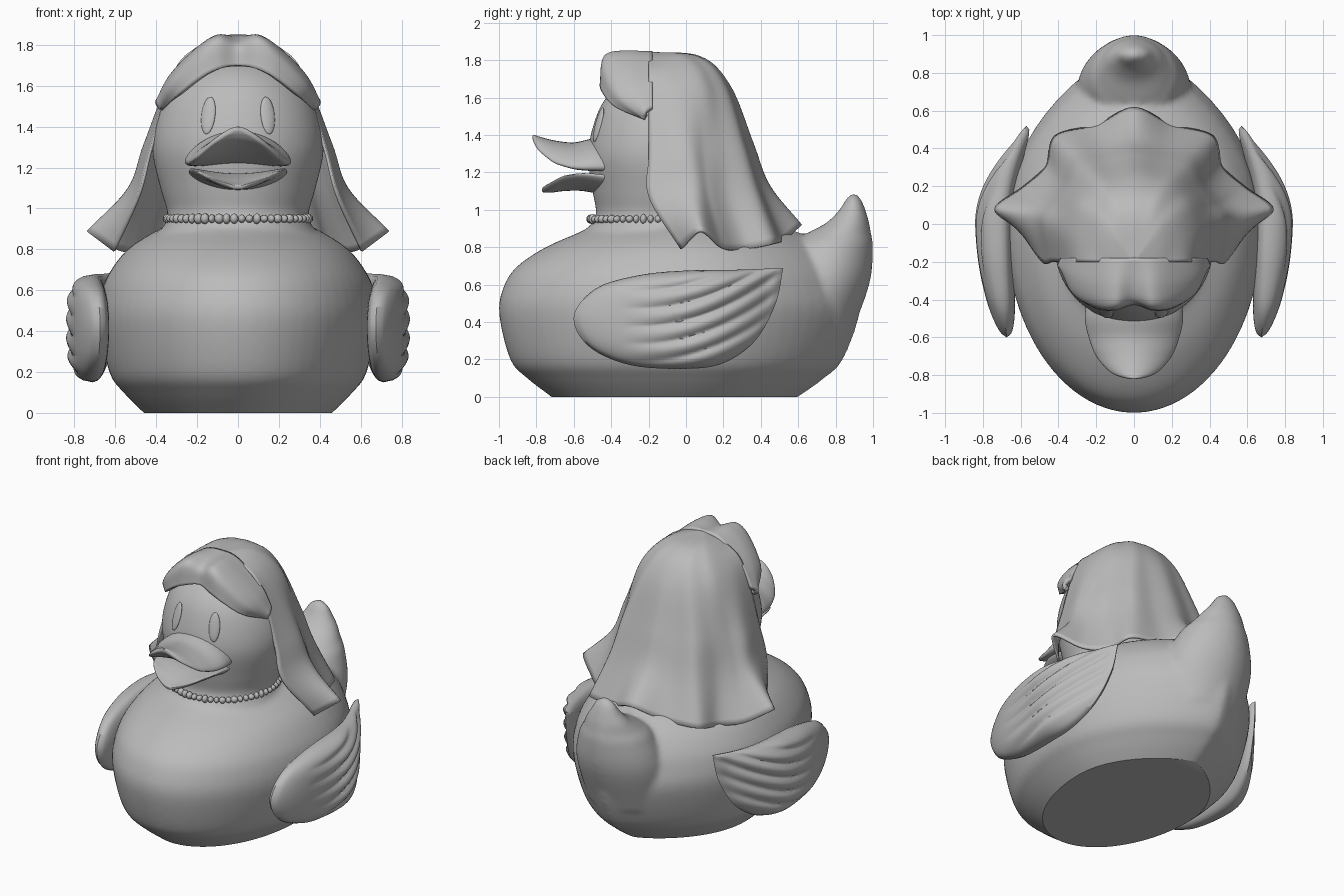
import bpy, bmesh, math, random
from mathutils import Matrix, Vector

cube = bpy.data.objects.get("Cube")
if cube:
    bpy.data.objects.remove(cube)
random.seed(4)

grey = bpy.data.materials.new("plain_grey")
grey.use_nodes = True
COLOUR = (0.5, 0.5, 0.5, 1)
grey.diffuse_color = COLOUR
grey.node_tree.nodes["Principled BSDF"].inputs["Base Color"].default_value = COLOUR


def spline(rows, steps):
    """Smooth curve through rows of numbers."""
    rows = [Vector(r) for r in rows]
    ends = [2 * rows[0] - rows[1]] + rows + [2 * rows[-1] - rows[-2]]
    out = []
    for a, b, c, d in zip(ends, ends[1:], ends[2:], ends[3:]):
        for i in range(steps):
            t = i / steps
            out.append(b + (c - a) * (t / 2) + (2 * a - 5 * b + 4 * c - d) * (t * t / 2)
                       + (3 * b - a - 3 * c + d) * (t ** 3 / 2))
    return out + [rows[-1]]


def skin(bm, rings, closed=True, caps=True):
    """Join rings of points with quads."""
    vs = [[bm.verts.new(p) for p in r] for r in rings]
    n = len(vs[0])
    for a, b in zip(vs, vs[1:]):
        for i in range(n if closed else n - 1):
            j = (i + 1) % n
            bm.faces.new((a[i], a[j], b[j], b[i]))
    if caps:
        bm.faces.new(vs[0])
        bm.faces.new(vs[-1])


def shade(ob, angle):
    bpy.ops.object.select_all(action="DESELECT")
    ob.select_set(True)
    bpy.context.view_layer.objects.active = ob
    bpy.ops.object.shade_smooth_by_angle(angle=math.radians(angle))


def finish(bm, name, angle=40):
    bmesh.ops.remove_doubles(bm, verts=bm.verts, dist=0.0004)
    bmesh.ops.recalc_face_normals(bm, faces=bm.faces)
    mesh = bpy.data.meshes.new(name)
    bm.to_mesh(mesh)
    bm.free()
    mesh.materials.append(grey)
    ob = bpy.data.objects.new(name, mesh)
    bpy.context.collection.objects.link(ob)
    shade(ob, angle)
    return ob


def egg_ring(z, w, front, back, mid, taper):
    """Horizontal ring, rounded at the front and tapered at the back."""
    ring = []
    for i in range(64):
        t = math.tau * i / 64
        c, s = math.cos(t), math.sin(t)
        x = w * math.copysign(abs(c) ** (taper if s > 0 else 1), c)
        ring.append((x, mid + s * ((back - mid) if s > 0 else (mid - front)), z))
    return ring


# Body, tail and head: rows of height, half width, front, back
BODY = [(-.08, .36, -.62, .46), (0, .46, -.72, .6), (.1, .56, -.85, .74), (.2, .63, -.94, .84),
        (.45, .68, -1, .93), (.6, .665, -.97, .9), (.7, .62, -.9, .85), (.8, .54, -.75, .75),
        (.88, .42, -.57, .6), (.94, .3, -.45, .4)]
TAIL = [(.3, .28, .4, .87), (.6, .3, .45, .98), (.8, .24, .55, 1), (.87, .19, .64, .99),
        (.93, .15, .75, .98), (1, .1, .82, .96), (1.05, .07, .85, .94), (1.085, .03, .88, .915)]
HEAD = [(.85, .4, -.56, .25), (.92, .36, -.51, .2), (.98, .345, -.48, .2), (1.1, .38, -.5, .25),
        (1.3, .42, -.525, .28), (1.5, .38, -.48, .24), (1.62, .3, -.41, .16),
        (1.7, .2, -.3, .05), (1.74, .08, -.17, -.08)]
bm = bmesh.new()
for rows, taper in ((BODY, 1.5), (TAIL, 1.1), (HEAD, 1)):
    skin(bm, [egg_ring(*r, 0 if rows is BODY else (r[2] + r[3]) / 2, taper)
              for r in spline(rows, 5)])
body = finish(bm, "body")
remesh = body.modifiers.new("blend", "REMESH")
remesh.mode = "VOXEL"
remesh.voxel_size = 0.018
smooth = body.modifiers.new("soften", "SMOOTH")
smooth.iterations = 8
smooth.factor = 0.5
blended = bpy.data.meshes.new_from_object(body.evaluated_get(bpy.context.evaluated_depsgraph_get()))
body.modifiers.clear()
# Flat base
bm = bmesh.new()
bm.from_mesh(blended)
bpy.data.meshes.remove(blended)
cut = bmesh.ops.bisect_plane(bm, geom=bm.verts[:] + bm.edges[:] + bm.faces[:],
                             plane_co=(0, 0, 0), plane_no=(0, 0, -1), clear_outer=True)
bmesh.ops.edgeloop_fill(bm, edges=[e for e in cut["geom_cut"] if isinstance(e, bmesh.types.BMEdge)])
bmesh.ops.recalc_face_normals(bm, faces=bm.faces)
bm.to_mesh(body.data)
bm.free()
shade(body, 32)
bpy.context.view_layer.update()


# Bill halves: rows of depth, half width, height, half thickness; sides bend by droop
def bill(name, rows, droop):
    bm = bmesh.new()
    rings = []
    for y, w, z, h in spline(rows, 6):
        ring = []
        for i in range(40):
            c, s = math.cos(math.tau * i / 40), math.sin(math.tau * i / 40)
            ring.append((w * c, y, z + h * s - droop * c * c * min(1, w * 5)))
        rings.append(ring)
    skin(bm, rings)
    finish(bm, name, 60)


bill("upper_bill", [(-.4, .25, 1.3, .08), (-.5, .26, 1.3, .08), (-.6, .24, 1.3, .06),
                    (-.7, .2, 1.325, .045), (-.78, .13, 1.36, .03), (-.81, .07, 1.38, .02),
                    (-.82, .02, 1.388, .01)], .07)
bill("lower_bill", [(-.4, .24, 1.12, .05), (-.55, .235, 1.135, .035), (-.65, .2, 1.125, .025),
                    (-.72, .13, 1.11, .018), (-.76, .06, 1.105, .012), (-.77, .02, 1.105, .006)], -.055)

# Eyes: shallow ovals laid on the face
for side, name in ((1, "left_eye"), (-1, "right_eye")):
    hit, spot, normal, _ = body.ray_cast(Vector((side * .145, -2, 1.455)), Vector((0, 1, 0)))
    bm = bmesh.new()
    bmesh.ops.create_uvsphere(bm, u_segments=32, v_segments=16, radius=1)
    bmesh.ops.scale(bm, vec=(.036, .095, .014), verts=bm.verts)
    eye = finish(bm, name)
    eye.location = spot
    eye.rotation_euler = normal.to_track_quat("Z", "Y").to_euler()

# Necklace of uneven beads
bm = bmesh.new()
BEADS = 58
for i in range(BEADS):
    a = math.tau * i / BEADS
    bead = bmesh.ops.create_icosphere(bm, subdivisions=2, radius=1)["verts"]
    bmesh.ops.scale(bm, verts=bead, vec=(.024, random.uniform(.016, .024), random.uniform(.019, .027)))
    bmesh.ops.rotate(bm, verts=bead, matrix=Matrix.Rotation(a, 3, "Z"))
    bmesh.ops.translate(bm, verts=bead, vec=(.345 * math.cos(a), -.15 + .36 * math.sin(a), .95))
finish(bm, "necklace", 60)


# Cloth sheet from half the columns, mirrored across the middle
def sheet(name, half, thick, steps):
    flip = [[(-x, y, z) for x, y, z in col] for col in half[:-1]]
    cols = [spline(c, steps) for c in half + flip[::-1]]
    rows = [spline(r, steps) for r in zip(*cols)]
    bm = bmesh.new()
    skin(bm, rows, closed=False, caps=False)
    ob = finish(bm, name, 50)
    if sum(p.normal.z * p.area for p in ob.data.polygons) < 0:
        ob.data.flip_normals()
    solid = ob.modifiers.new("thickness", "SOLIDIFY")
    solid.thickness = thick
    solid.offset = -1


# Veil: columns run from the crown to the hem, front edge first
CROWN = (0, -.2, 1.845)
FOLDS = [
    [(.17, -.2, 1.8), (.31, -.2, 1.68), (.43, -.2, 1.3), (.49, -.2, 1.07), (.61, -.03, .79)],
    [(.17, -.1, 1.81), (.32, -.05, 1.66), (.46, 0, 1.32), (.54, .03, 1.1), (.74, .08, .89)],
    [(.15, -.02, 1.82), (.29, .08, 1.66), (.4, .1, 1.33), (.48, .13, 1.07), (.59, .2, .8)],
    [(.12, .03, 1.82), (.23, .15, 1.66), (.34, .19, 1.35), (.4, .22, 1.08), (.47, .31, .79)],
    [(.09, .06, 1.82), (.17, .2, 1.67), (.27, .3, 1.35), (.33, .37, 1.1), (.42, .47, .82)],
    [(.05, .07, 1.82), (.1, .22, 1.67), (.14, .33, 1.35), (.17, .41, 1.1), (.2, .53, .84)],
    [(0, .08, 1.82), (0, .24, 1.66), (0, .36, 1.36), (0, .45, 1.13), (0, .62, .92)]]
sheet("veil", [[CROWN] + f for f in FOLDS], .015, 8)

# Headband: each column runs from the veil forward and down over the brow
BAND = [
    [(.39, -.18, 1.55), (.405, -.22, 1.52), (.39, -.23, 1.49), (.37, -.22, 1.48)],
    [(.32, -.18, 1.67), (.335, -.28, 1.65), (.33, -.36, 1.61), (.3, -.38, 1.55)],
    [(.2, -.18, 1.78), (.21, -.33, 1.78), (.2, -.43, 1.75), (.2, -.45, 1.63)],
    [(.1, -.18, 1.84), (.1, -.34, 1.85), (.1, -.44, 1.82), (.1, -.46, 1.68)],
    [(0, -.18, 1.85), (0, -.33, 1.83), (0, -.41, 1.79), (0, -.43, 1.7)]]
sheet("headband", BAND, .03, 8)

# Wings: domed slabs with curved feather grooves
OUTLINE = spline([(.52, .69), (.3, .68), (0, .675), (-.25, .65), (-.48, .58), (-.6, .43), (-.52, .27),
                  (-.3, .17), (0, .15), (.2, .18), (.37, .3), (.48, .5), (.52, .69)], 10)[:-1]
HUB = Vector((-.05, .43))


def wing_point(p, r, outer):
    y, z = HUB + (p - HUB) * r
    dome = math.sqrt(max(0, 1 - r ** 4))
    base = .71 - (.52 if y > 0 else .1) * y * y
    if not outer:
        return base - .07 * dome, y, z
    thick = max(.025, .12 - (.5 if y > 0 else .15) * y * y)
    fade = min(1, max(0, (y + .35) / .35))
    groove = abs(math.sin(math.pi * (z - .5 * max(0, y + .25) ** 2) / .095))
    return base + dome * (thick + fade * .028 * (groove - .6)), y, z


for side, name in ((1, "left_wing"), (-1, "right_wing")):
    bm = bmesh.new()
    steps = [i / 28 for i in range(1, 29)]
    path = [(r, True) for r in steps] + [(r, False) for r in steps[-2::-1]]
    rings = [[wing_point(p, r, outer) for p in OUTLINE] for r, outer in path]
    skin(bm, [[(side * x, y, z) for x, y, z in ring] for ring in rings])
    finish(bm, name, 60)
